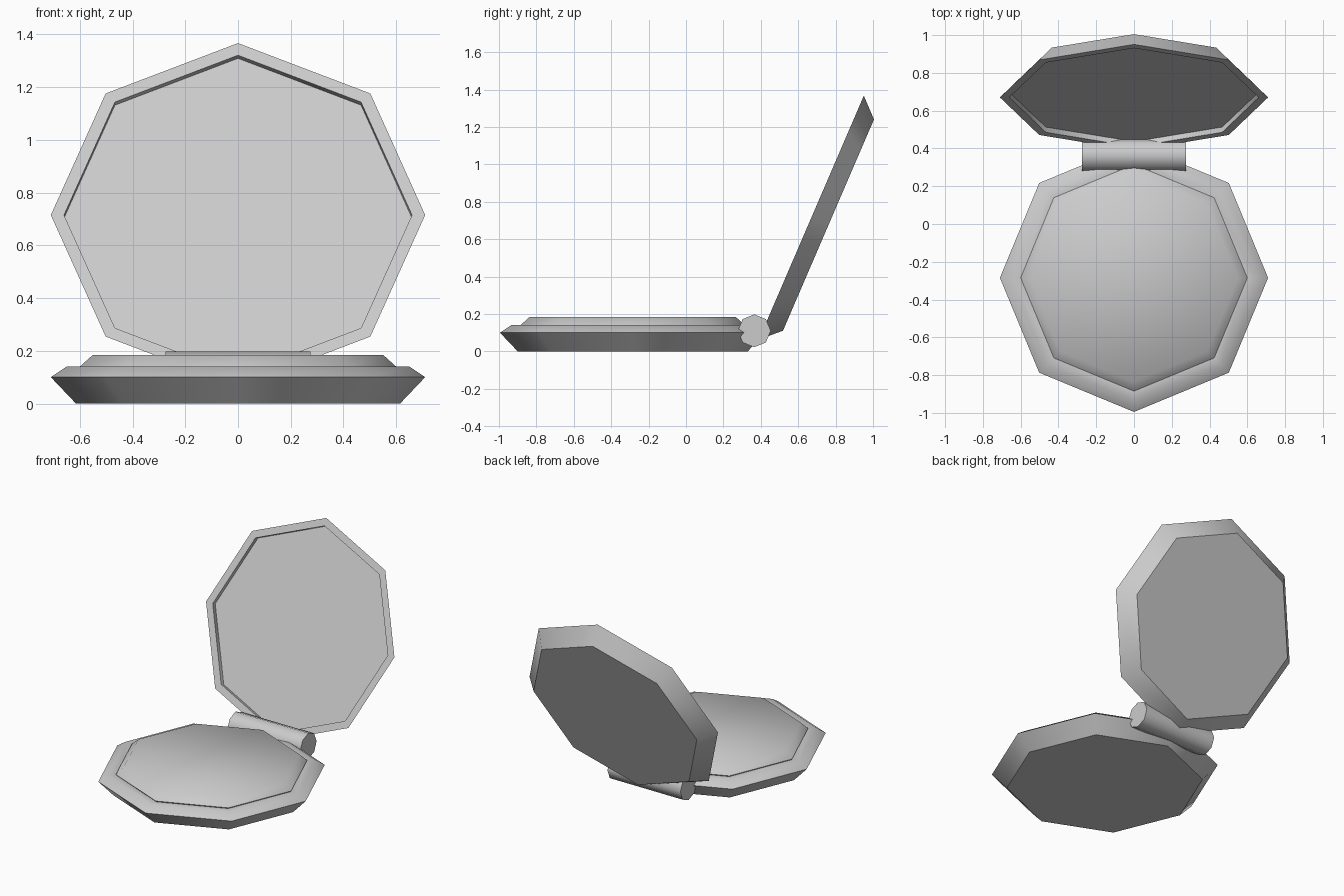
import bpy, bmesh, math
from mathutils import Matrix

if "Cube" in bpy.data.objects:
    bpy.data.objects.remove(bpy.data.objects["Cube"])

SIDES = 8

# Single plain finish
grey = bpy.data.materials.new("light_grey")
grey.diffuse_color = (0.6, 0.6, 0.6, 1)
grey.use_nodes = True
grey.node_tree.nodes["Principled BSDF"].inputs["Base Color"].default_value = grey.diffuse_color


def turned(name, profile, matrix, angle):
    """Octagonal solid from (radius, height) points listed bottom to top."""
    bm = bmesh.new()
    rings = []
    for r, z in profile:
        rings.append([bm.verts.new((r * math.cos(a), r * math.sin(a), z))
                      for a in (i * math.tau / SIDES for i in range(SIDES))])
    for lo, hi in zip(rings, rings[1:]):
        for i in range(SIDES):
            j = (i + 1) % SIDES
            bm.faces.new((lo[i], lo[j], hi[j], hi[i]))
    bm.faces.new(rings[0][::-1])
    bm.faces.new(rings[-1])
    bm.transform(matrix)
    bmesh.ops.recalc_face_normals(bm, faces=bm.faces)
    mesh = bpy.data.meshes.new(name)
    bm.to_mesh(mesh)
    bm.free()
    mesh.materials.append(grey)
    obj = bpy.data.objects.new(name, mesh)
    bpy.context.collection.objects.link(obj)
    bpy.ops.object.select_all(action='DESELECT')
    obj.select_set(True)
    bpy.context.view_layer.objects.active = obj
    bpy.ops.object.shade_smooth_by_angle(angle=math.radians(angle))
    return obj


base_at = Matrix.Translation((0, -0.285, 0))

# Base tray with a bevelled rim
turned("base", [(0.615, 0), (0.71, 0.10), (0.65, 0.14), (0.59, 0.132)],
       base_at, 48)

# Raised pad resting in the tray
turned("powder_pad", [(0.585, 0.122), (0.6, 0.14), (0.55, 0.185)],
       base_at, 60)

# Open lid, leaning back, with a shallow mirror recess
lid_at = Matrix.Translation((0, 0.67, 0.715)) @ Matrix.Rotation(math.radians(66.7), 4, 'X')
turned("lid", [(0.615, -0.10), (0.71, 0), (0.66, 0), (0.66, -0.03)],
       lid_at, 48)

# Hinge barrel across the back
hinge_at = Matrix.Translation((0, 0.365, 0.11)) @ Matrix.Rotation(math.radians(90), 4, 'Y')
turned("hinge", [(0.088, -0.275), (0.088, 0.275)], hinge_at, 60)
